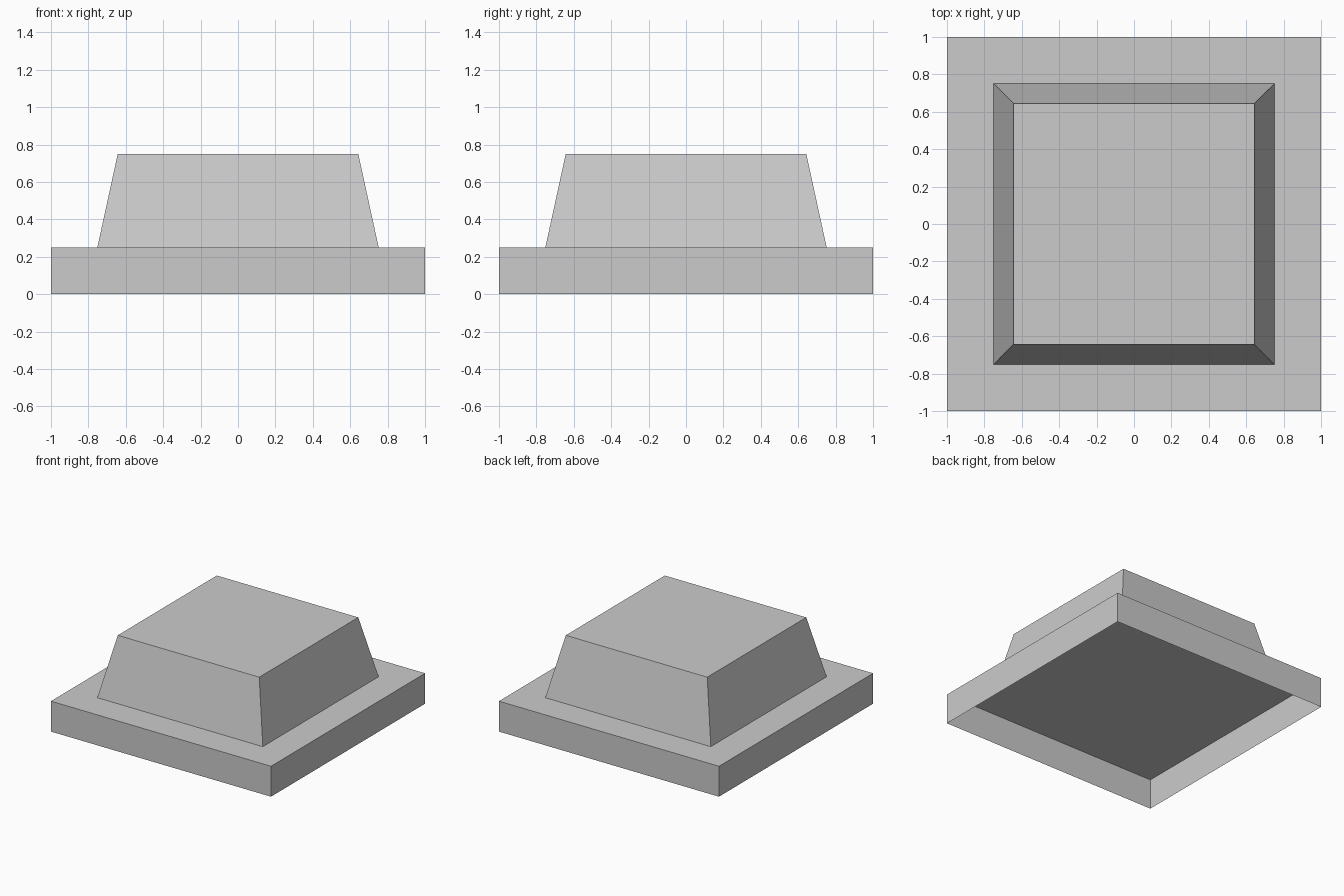
import bpy
import bmesh

if "Cube" in bpy.data.objects:
    bpy.data.objects.remove(bpy.data.objects["Cube"])


def open_block(name, base_half, top_half, z0, z1):
    """Square block, optionally tapered, with its underside left open."""
    bm = bmesh.new()
    bmesh.ops.create_cube(bm, size=2)
    for v in bm.verts:
        top = v.co.z > 0
        half = top_half if top else base_half
        v.co.x *= half
        v.co.y *= half
        v.co.z = z1 if top else z0
    bm.normal_update()
    underside = [f for f in bm.faces if f.normal.z < -0.9]
    bmesh.ops.delete(bm, geom=underside, context='FACES_ONLY')
    mesh = bpy.data.meshes.new(name)
    bm.to_mesh(mesh)
    bm.free()
    obj = bpy.data.objects.new(name, mesh)
    bpy.context.collection.objects.link(obj)
    return obj


# Hollow square plinth, open below
open_block("base_plinth", 1.0, 1.0, 0.0, 0.25)
# Tapered block standing on the plinth
open_block("tapered_block", 0.752, 0.643, 0.25, 0.75)
